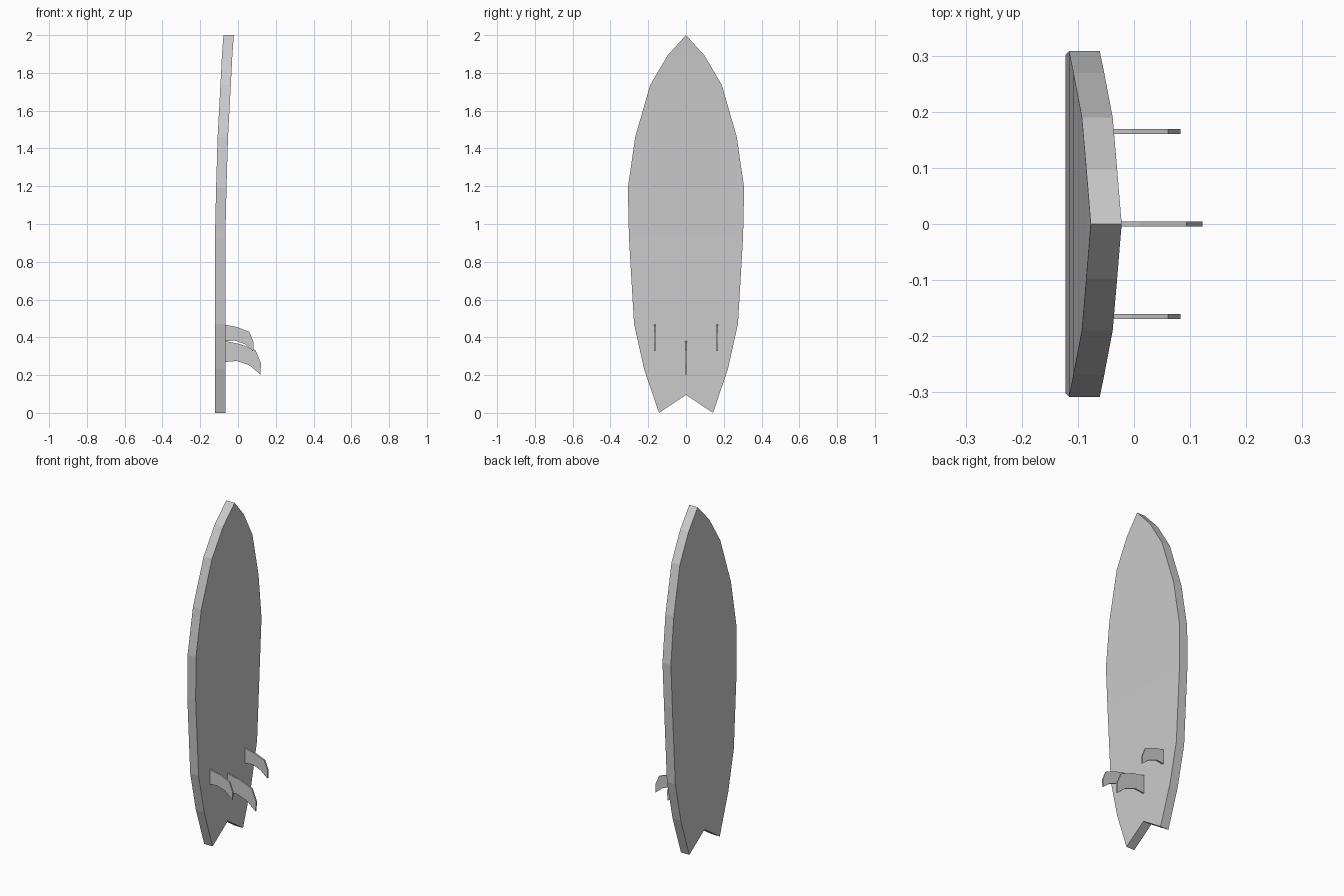
import bpy, bmesh

if "Cube" in bpy.data.objects:
    bpy.data.objects.remove(bpy.data.objects["Cube"])

BACK, FRONT = -0.122, -0.067

# half outline: (half width, height, forward rocker offset)
rows = [(0.143, 0.0, 0), (0.222, 0.232, 0), (0.275, 0.47, 0), (0.302, 0.93, 0),
        (0.308, 1.19, 0.006), (0.269, 1.46, 0.014), (0.19, 1.735, 0.029),
        (0.097, 1.893, 0.037)]
tip = (0.0, 2.0, 0.045)
notch = (0.0, 0.096, 0)


def finish(bm, name):
    bmesh.ops.recalc_face_normals(bm, faces=bm.faces)
    me = bpy.data.meshes.new(name)
    bm.to_mesh(me)
    bm.free()
    ob = bpy.data.objects.new(name, me)
    bpy.context.collection.objects.link(ob)
    return ob


# board: two skins bridged by side walls
def make_board():
    bm = bmesh.new()
    loops = []
    for x in (BACK, FRONT):
        right = [bm.verts.new((x + o, y, z)) for y, z, o in rows]
        left = [bm.verts.new((x + o, -y, z)) for y, z, o in rows]
        t = bm.verts.new((x + tip[2], 0, tip[1]))
        n = bm.verts.new((x, 0, notch[1]))
        bm.faces.new([n] + right[:4] + left[3::-1])       # flat tail area
        for i in range(3, len(rows) - 1):                 # curved nose area
            bm.faces.new((right[i], right[i + 1], left[i + 1], left[i]))
        bm.faces.new((right[-1], t, left[-1]))
        loops.append([n] + right + [t] + left[::-1])
    a, b = loops
    for i in range(len(a)):
        j = (i + 1) % len(a)
        bm.faces.new((a[i], a[j], b[j], b[i]))
    return finish(bm, "board")


# fin: swept-back profile relative to its upper root corner
profile = [(-0.012, 0.003), (0.0, 0.0), (0.075, -0.015), (0.157, -0.047), (0.185, -0.115),
           (0.182, -0.173), (0.126, -0.126), (0.06, -0.103), (0.0, -0.108),
           (-0.012, -0.11)]


def make_fin(name, y, z, s, thick=0.009):
    bm = bmesh.new()
    vs = [bm.verts.new((FRONT + px * s, y - thick / 2, z + pz * s)) for px, pz in profile]
    f = bm.faces.new(vs)
    ext = bmesh.ops.extrude_face_region(bm, geom=[f], use_keep_orig=True)
    moved = [g for g in ext["geom"] if isinstance(g, bmesh.types.BMVert)]
    bmesh.ops.translate(bm, verts=moved, vec=(0, thick, 0))
    return finish(bm, name)


make_board()
make_fin("centre_fin", 0, 0.38, 1.02)
for side, sign in (("left", -1), ("right", 1)):
    make_fin(side + "_fin", sign * 0.165, 0.467, 0.81)
